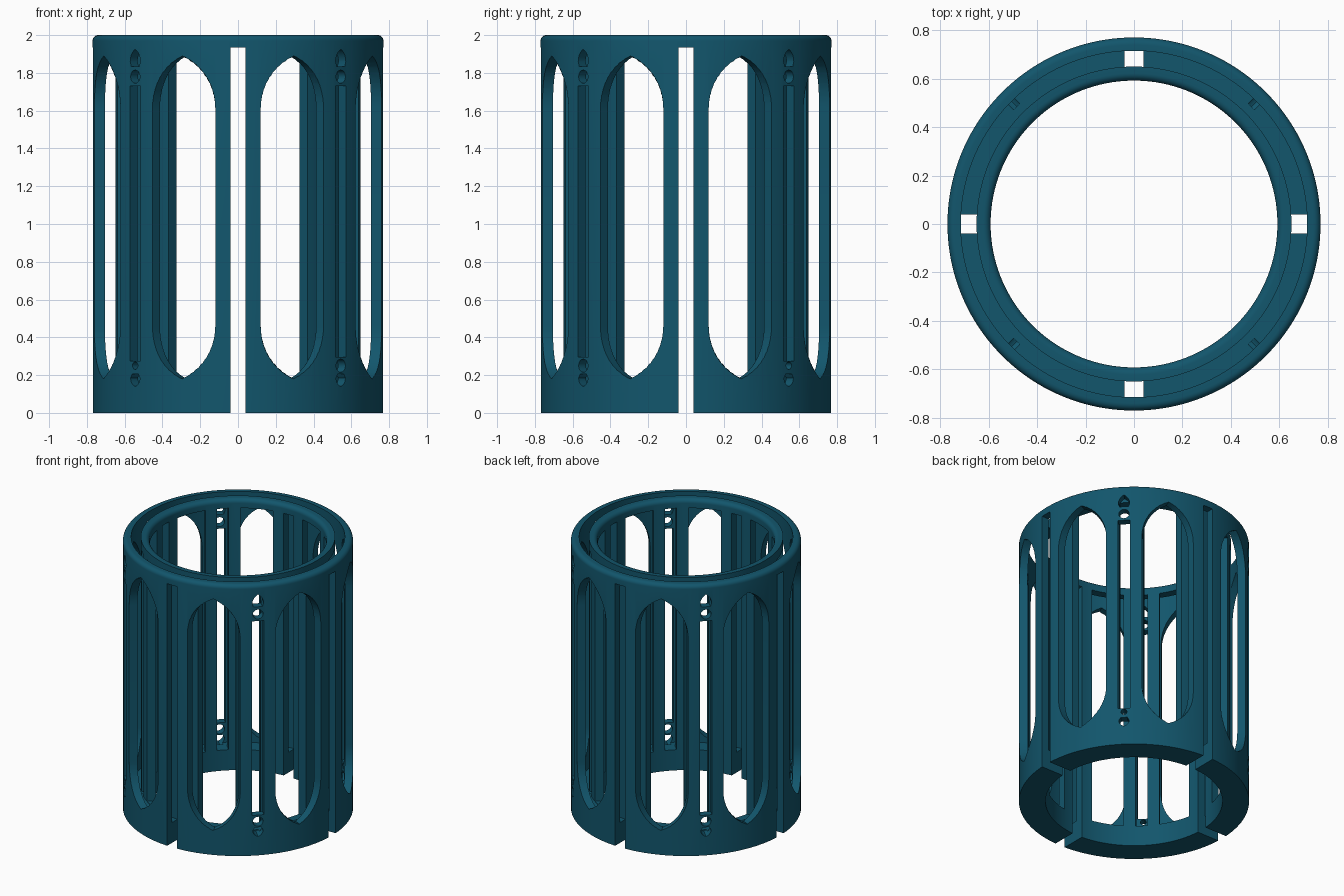
import bpy, bmesh, math

if "Cube" in bpy.data.objects:
    bpy.data.objects.remove(bpy.data.objects["Cube"])

R_OUT, R_IN = 0.77, 0.592        # tube radii
G_IN, G_OUT = 0.65, 0.715        # gap between the two shells
FLOOR, TOP = 0.15, 1.935         # solid base height, underside of the rim
SEG = 144

mat = bpy.data.materials.new("deep_teal")
mat.diffuse_color = (0.006, 0.092, 0.15, 1)
mat.use_nodes = True
mat.node_tree.nodes["Principled BSDF"].inputs["Base Color"].default_value = mat.diffuse_color


def fillet(cx, cz, r, a0, a1, n=6):
    return [(cx + r * math.cos(math.radians(a0 + (a1 - a0) * i / n)),
             cz + r * math.sin(math.radians(a0 + (a1 - a0) * i / n))) for i in range(n + 1)]


# Double-walled cage body: closed profile revolved round z
f = 0.03
profile = [(R_IN, 0), (R_OUT, 0)]
profile += fillet(R_OUT - f, 2 - f, f, 0, 90)
profile += [(G_OUT, 2), (G_OUT, FLOOR), (G_IN, FLOOR), (G_IN, 2)]
profile += fillet(R_IN + f, 2 - f, f, 90, 180)
bm = bmesh.new()
rings = []
for s in range(SEG):
    a = 2 * math.pi * (s + 0.5) / SEG
    rings.append([bm.verts.new((r * math.cos(a), r * math.sin(a), z)) for r, z in profile])
n = len(profile)
for s in range(SEG):
    A, B = rings[s], rings[(s + 1) % SEG]
    for i in range(n):
        j = (i + 1) % n
        bm.faces.new((A[i], B[i], B[j], A[j]))
bmesh.ops.recalc_face_normals(bm, faces=bm.faces)
mesh = bpy.data.meshes.new("cage_body")
bm.to_mesh(mesh)
bm.free()
body = bpy.data.objects.new("cage_body", mesh)
bpy.context.collection.objects.link(body)
mesh.materials.append(mat)

# All openings are gathered in one cutter mesh
cut = bmesh.new()


def opening(points, d0, d1, angle, width=lambda d: 1.0):
    """Outline (u, z) lofted radially from d0 to d1, its width depending on d."""
    a = math.radians(angle)
    c, s = math.cos(a), math.sin(a)
    loops = [[cut.verts.new((d * c - u * width(d) * s, d * s + u * width(d) * c, z))
              for u, z in points] for d in (d0, d1)]
    m = len(points)
    faces = [cut.faces.new(loops[0]), cut.faces.new(loops[1][::-1])]
    for i in range(m):
        j = (i + 1) % m
        faces.append(cut.faces.new((loops[0][j], loops[0][i], loops[1][i], loops[1][j])))
    bmesh.ops.recalc_face_normals(cut, faces=faces)


def box(w, z0, z1):
    return [(-w, z0), (w, z0), (w, z1), (-w, z1)]


def circle(z, r, k=20):
    return [(r * math.cos(2 * math.pi * i / k), z + r * math.sin(2 * math.pi * i / k))
            for i in range(k)]


def arch(w, z, h, k=10):
    """Pointed arch from (w, z) over the tip to (-w, z); h < 0 points down."""
    rad = (w * w + h * h) / (2 * w)
    end = math.asin(abs(h) / rad)
    sg = 1 if h > 0 else -1
    right = [(w - rad + rad * math.cos(end * i / k), z + sg * rad * math.sin(end * i / k))
             for i in range(k)]
    return right + [(0, z + h)] + [(-u, v) for u, v in right[::-1]]


# Windows leave posts of constant width between them
def window_width(d):
    return d * math.tan(math.pi / 8) - 0.12 / math.cos(math.pi / 8)


W = 0.18
outline = [(u / W, z) for u, z in arch(W, 1.61, 0.28) + arch(W, 0.46, -0.28)[::-1]]
for k in range(8):
    ang = 22.5 + 45 * k
    opening(outline, 0.68, 0.9, ang, window_width)                       # arched, outer shell
    opening(box(1, FLOOR + 0.002, TOP), 0.5, 0.68 - 0.001, ang, window_width)  # inner shell

for k in range(4):
    # Full slots, open at the bottom
    opening(box(0.04, -0.1, TOP), 0.45, 0.9, 90 * k)
    # Slots with beads and pointed ends on the diagonal posts
    ang = 45 + 90 * k
    big = k % 2 == 1
    opening(box(0.04, FLOOR + 0.002, TOP), 0.5, 0.68, ang)
    opening(box(0.04, 0.297 if big else 0.276, 1.73), 0.685, 0.9, ang)
    opening(circle(1.78, 0.035), 0.685, 0.9, ang)
    opening(circle(0.25, 0.035 if big else 0.02), 0.685, 0.9, ang)
    opening(arch(0.038, 1.86, 0.065) + [(-0.03, 1.835), (0.03, 1.835)], 0.685, 0.9, ang)
    opening(arch(0.035, 0.185, -0.045) + [(-0.022, 0.207), (0.022, 0.207)], 0.685, 0.9, ang)

cmesh = bpy.data.meshes.new("opening_cutter")
cut.to_mesh(cmesh)
cut.free()
cmesh.materials.append(mat)
cutter = bpy.data.objects.new("opening_cutter", cmesh)
bpy.context.collection.objects.link(cutter)
cutter.hide_render = True

# Apply the cut, then drop the helper
bpy.context.view_layer.objects.active = body
body.select_set(True)
mod = body.modifiers.new("openings", 'BOOLEAN')
mod.operation = 'DIFFERENCE'
mod.solver = 'EXACT'
mod.object = cutter
bpy.ops.object.modifier_apply(modifier=mod.name)
bpy.data.objects.remove(cutter)
bpy.ops.object.shade_smooth_by_angle(angle=math.radians(30))
